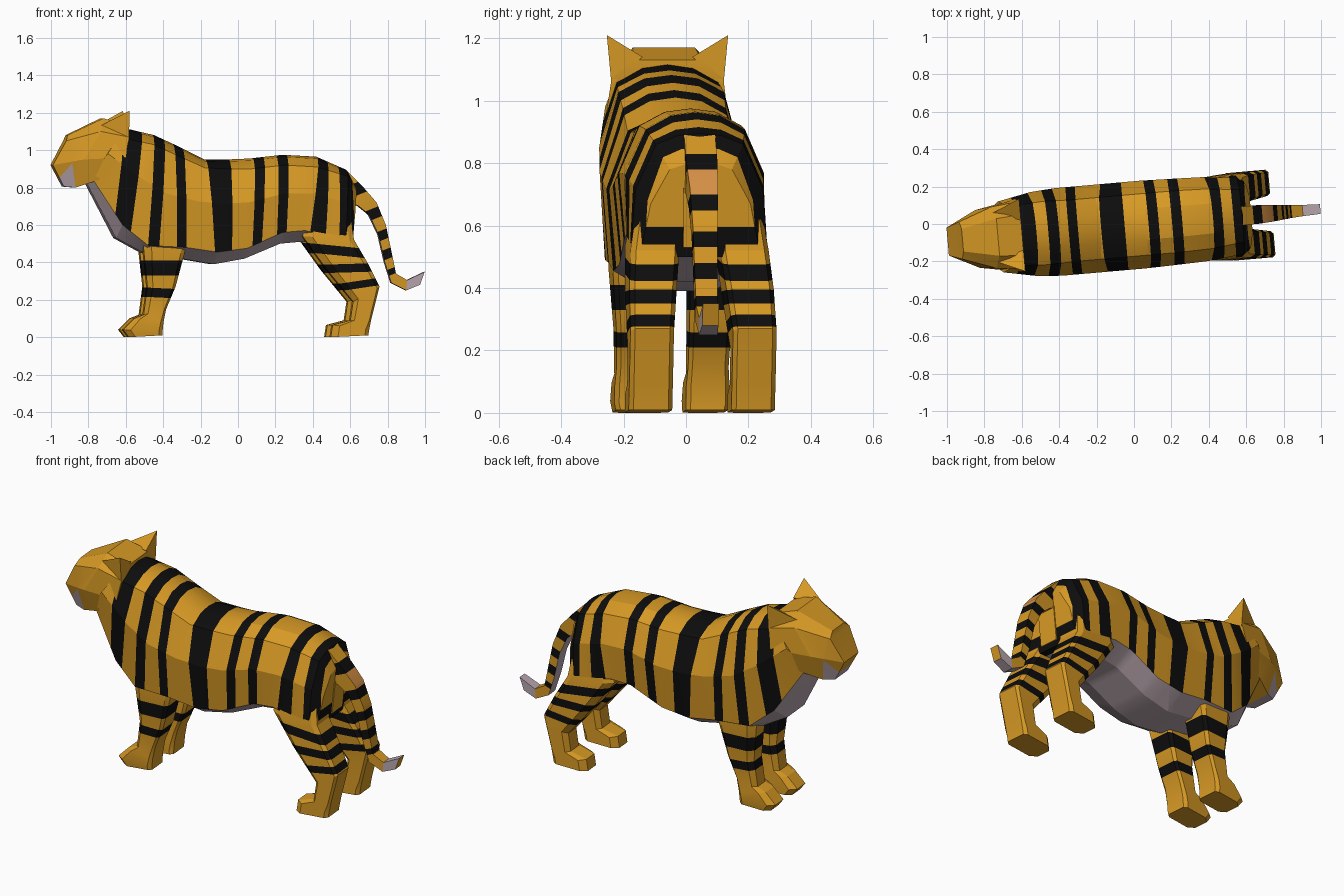
import bpy, bmesh, math
from mathutils import Matrix, Vector

cube = bpy.data.objects.get("Cube")
if cube:
    bpy.data.objects.remove(cube, do_unlink=True)


def material(name, rgb):
    m = bpy.data.materials.new(name)
    m.use_nodes = True
    m.diffuse_color = (*rgb, 1)
    m.node_tree.nodes["Principled BSDF"].inputs["Base Color"].default_value = (*rgb, 1)
    return m


MATS = [material("orange fur", (0.68, 0.32, 0.018)), material("black stripe", (0.004, 0.004, 0.004)),
        material("pale belly", (0.49, 0.39, 0.43)), material("peach fur", (0.68, 0.28, 0.06))]
ORANGE, BLACK, PALE, PEACH = range(4)
# The animal stands slightly turned
TURN = Matrix.Translation((0, -0.007, 0)) @ Matrix.Rotation(math.radians(5), 4, 'Z')


def loft(rings, strip_caps=False, rule=None):
    """Skin closed rings; rule(section, column) picks a material."""
    bm = bmesh.new()
    vs = [[bm.verts.new(p) for p in r] for r in rings]
    n = len(rings[0])
    for i in range(len(vs) - 1):
        for j in range(n):
            k = (j + 1) % n
            f = bm.faces.new((vs[i][j], vs[i][k], vs[i + 1][k], vs[i + 1][j]))
            if rule:
                f.material_index = rule(i, j)
    for r in (vs[0], vs[-1]):
        if strip_caps:
            for i in range(n // 2 - 1):
                bm.faces.new((r[i], r[i + 1], r[n - 2 - i], r[n - 1 - i]))
        else:
            bm.faces.new(r)
    return bm


def cross(line, c):
    (x1, z1), (x2, z2) = line
    return (x2 - x1) * (c.z - z1) - (z2 - z1) * (c.x - x1)


def cut(bm, line):
    """Slice along a side-view line, straight through the part."""
    (x1, z1), (x2, z2) = line
    bmesh.ops.bisect_plane(bm, geom=bm.verts[:] + bm.edges[:] + bm.faces[:], dist=1e-5,
                           plane_co=(x1, 0, z1), plane_no=Vector((z1 - z2, 0, x2 - x1)).normalized())


def stripe(bm, bands, mat=BLACK):
    """Paint the bands between pairs of lines on the orange faces."""
    for a, b in bands:
        cut(bm, a)
        cut(bm, b)
    for f in bm.faces:
        c = f.calc_center_median()
        if f.material_index == ORANGE and any(cross(a, c) * cross(b, c) < 0 for a, b in bands):
            f.material_index = mat


def level_band(lo, hi, slope, x0):
    return [((x0, z), (x0 + 1, z + slope)) for z in (lo, hi)]


def finish(name, bm):
    bmesh.ops.recalc_face_normals(bm, faces=bm.faces[:])
    bm.transform(TURN)
    me = bpy.data.meshes.new(name)
    bm.to_mesh(me)
    bm.free()
    for m in MATS:
        me.materials.append(m)
    ob = bpy.data.objects.new(name, me)
    bpy.context.collection.objects.link(ob)
    bpy.ops.object.select_all(action='DESELECT')
    ob.select_set(True)
    bpy.context.view_layer.objects.active = ob
    bpy.ops.object.shade_smooth_by_angle(angle=math.radians(20))
    return ob


# Torso sections: x top, z top, z edge, w edge, w mid, x low, z low, w low, z belly
TORSO = [
    (-0.62, 1.12, 1.07, .16, .19, -0.80, .86, .12, .83),
    (-0.45, 1.08, 1.03, .17, .225, -0.635, .60, .18, .53),
    (-0.32, 1.02, 0.97, .165, .235, -0.50, .49, .21, .45),
    (-0.18, .95, .905, .165, .235, -0.30, .48, .215, .42),
    (-0.06, .95, .90, .165, .235, -0.13, .455, .215, .39),
    (0.06, .955, .90, .165, .235, 0.03, .475, .21, .42),
    (0.24, .975, .92, .165, .23, 0.22, .56, .21, .50),
    (0.42, .965, .91, .16, .225, 0.34, .57, .215, .51),
    (0.58, .895, .86, .14, .205, 0.56, .52, .22, .50),
    (0.63, .80, .78, .10, .16, 0.60, .52, .19, .50)]


def torso_ring(s):
    xt, zt, ze, we, wm, xl, zl, wl, zb = s
    zm = zl + (ze - zl) * 0.58
    half = [(0, zt), (we * .5, zt - (zt - ze) * .2), (we, ze), (wm, zm), (wl, zl), (wl * .5, zb), (0, zb)]
    half = [(xl + (xt - xl) * (z - zl) / (zt - zl), y, z) for y, z in half]
    return half + [(x, -y, z) for x, y, z in half[5:0:-1]]


# Stripe edges: x at z = 1 and x at z = 0.5, for front and rear edge
BODY_STRIPES = [(-.635, -.69, -.535, -.60), (-.465, -.50, -.405, -.44), (-.35, -.345, -.30, -.295),
                (-.18, -.145, -.05, -.05), (.08, .06, .135, .11), (.205, .19, .26, .24),
                (.43, .36, .48, .45), (.535, .525, .60, .61)]
body = loft([torso_ring(s) for s in TORSO], rule=lambda i, j: PALE if 4 <= j <= 7 and i < 8 else ORANGE)
stripe(body, [(((a, 1), (b, .5)), ((c, 1), (d, .5))) for a, b, c, d in BODY_STRIPES])
finish("torso", body)

# Peach patch below the root of the tail
finish("rump_patch", loft([[(x + dx, y, z) for x, z in ((.622, .72), (.602, .53))
                            for dx in ((.0, .006) if z > .6 else (.006, .0))] for y in (-.055, .055)]))

# Head: folded face plane, cheeks and back of the skull
HEAD = [
    [(-.92, .06, 1.08), (-.93, .10, 1.05), (-1.0, .075, .92), (-.94, .065, .805)],
    [(-.73, .10, 1.17), (-.75, .165, 1.10), (-.84, .155, .95), (-.88, .09, .80)],
    [(-.60, .11, 1.13), (-.60, .18, 1.07), (-.62, .195, .96), (-.76, .14, .84)]]
head = loft([h + [(x, -y, z) for x, y, z in reversed(h)] for h in HEAD], strip_caps=True)
lip, jaw = ((-.97, .845), (-.90, .93)), ((-.90, .93), (-.88, .80))
cut(head, lip)
cut(head, jaw)
for f in head.faces:
    c = f.calc_center_median()
    if cross(lip, c) < 0 and cross(jaw, c) < 0:
        f.material_index = PALE
finish("head", head)

# Pointed ears
for side, label in ((1, "left"), (-1, "right")):
    bm = bmesh.new()
    pts = [(-.60, .195, 1.21), (-.75, .13, 1.13), (-.60, .08, 1.14), (-.60, .18, 1.05)]
    v = [bm.verts.new((x, y * side, z)) for x, y, z in pts]
    for t in ((0, 1, 2), (0, 2, 3), (0, 3, 1), (1, 2, 3)):
        bm.faces.new([v[i] for i in t])
    finish(label + "_ear", bm)

# Leg levels: front x, front z, back x, back z, inner y, outer y
FRONT = [(-.53, .58, -.29, .58, .05, .20), (-.52, .46, -.30, .46, .05, .20), (-.50, .27, -.35, .27, .05, .185),
         (-.52, .12, -.40, .15, .05, .18), (-.57, .10, -.415, .08, .045, .185),
         (-.63, .04, -.42, .03, .045, .185), (-.60, 0, -.42, .01, .045, .18)]
HIND = [(.35, .62, .59, .62, .07, .205), (.33, .54, .605, .52, .065, .222), (.46, .36, .675, .40, .08, .232),
        (.60, .19, .74, .27, .095, .235), (.585, .09, .695, .09, .095, .235),
        (.49, .065, .685, .04, .095, .235), (.48, .0, .68, .01, .095, .235)]
FRONT_STRIPES = [level_band(.33, .41, 0, -.4), level_band(.21, .26, -.05, -.4)]
HIND_STRIPES = [level_band(.275, .315, .15, .72), level_band(.35, .395, .03, .69),
                level_band(.425, .475, -.1, .64)]


def leg_ring(s, side):
    x1, z1, x2, z2, y1, y2 = s
    u = [(0, .2), (0, .8), (.18, 1), (.9, 1), (1, .9), (1, .1), (.9, 0), (.18, 0)]
    return [(x1 + (x2 - x1) * a, side * (y1 + (y2 - y1) * b), z1 + (z2 - z1) * a) for a, b in u]


for side, label in ((1, "left"), (-1, "right")):
    for name, levels, bands in (("front_leg", FRONT, FRONT_STRIPES), ("hind_leg", HIND, HIND_STRIPES)):
        bm = loft([leg_ring(s, side) for s in levels])
        stripe(bm, bands)
        finish(label + "_" + name, bm)

# Tail: outer x, z, inner x, z, half width
TAIL = [(.58, .89, .60, .72, .05), (.67, .80, .645, .70, .05), (.74, .72, .70, .655, .045),
        (.79, .60, .75, .55, .04), (.82, .46, .785, .40, .037), (.845, .34, .82, .29, .034),
        (.905, .305, .90, .25, .03), (1.0, .35, .975, .28, .026)]
tail = loft([[(a, -w, b), (a, w, b), (c, w, d), (c, -w, d)] for a, b, c, d, w in TAIL],
            rule=lambda i, j: PALE if i == 6 or (j == 2 and i > 1) else ORANGE)
stripe(tail, [level_band(lo, hi, .4, .8) for lo, hi in
              ((.824, .894), (.66, .72), (.53, .584), (.418, .474), (.325, .36))])
for f in tail.faces:
    c = f.calc_center_median()
    level = c.z - .4 * (c.x - .8)
    if f.material_index == ORANGE and .72 < level < .824 and abs(c.y) < .02:
        f.material_index = PEACH
finish("tail", tail)
